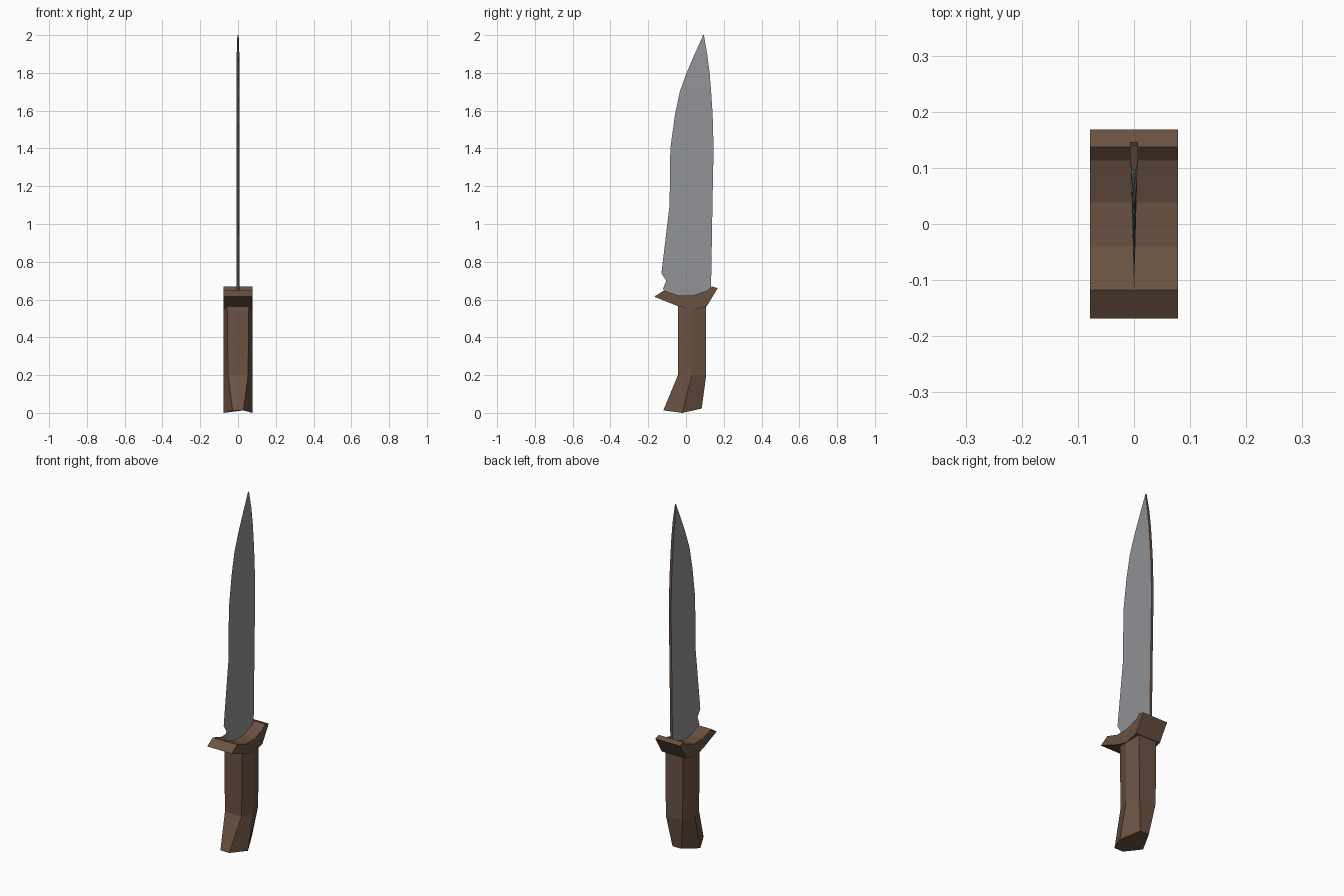
import bpy, bmesh

if "Cube" in bpy.data.objects:
    bpy.data.objects.remove(bpy.data.objects["Cube"])


def material(name, color):
    m = bpy.data.materials.new(name)
    m.diffuse_color = (*color, 1.0)
    m.use_nodes = True
    m.node_tree.nodes["Principled BSDF"].inputs["Base Color"].default_value = m.diffuse_color
    return m


brown = material("brown_grip", (0.145, 0.084, 0.054))
steel = material("grey_steel", (0.285, 0.292, 0.31))


def loft(name, sections, mats):
    """Skin a stack of equal-length closed rings, with both ends capped."""
    bm = bmesh.new()
    rings = [[bm.verts.new(p) for p in s] for s in sections]
    n = len(rings[0])
    for a, b in zip(rings, rings[1:]):
        for i in range(n):
            j = (i + 1) % n
            bm.faces.new((a[i], a[j], b[j], b[i]))
    bm.faces.new(rings[0])
    bm.faces.new(rings[-1])
    bmesh.ops.remove_doubles(bm, verts=bm.verts, dist=0.0005)
    bmesh.ops.recalc_face_normals(bm, faces=bm.faces)
    me = bpy.data.meshes.new(name)
    bm.to_mesh(me)
    bm.free()
    for m in mats:
        me.materials.append(m)
    ob = bpy.data.objects.new(name, me)
    bpy.context.collection.objects.link(ob)
    return ob


# Handle: six-sided grip, ridge half width 0.078, flat front and back
def grip_ring(front, mid, back, half):
    (yf, zf), (ym, zm), (yb, zb) = front, mid, back
    return [(-half, yf, zf), (half, yf, zf), (0.077, ym, zm),
            (half, yb, zb), (-half, yb, zb), (-0.077, ym, zm)]


loft("handle", [
    grip_ring((-0.12, 0.013), (-0.02, 0.0), (0.083, 0.023), 0.028),
    grip_ring((-0.043, 0.20), (0.03, 0.20), (0.107, 0.20), 0.053),
    grip_ring((-0.043, 0.545), (0.03, 0.545), (0.107, 0.56), 0.057),
    grip_ring((-0.04, 0.58), (0.03, 0.58), (0.105, 0.58), 0.057),
], [brown])

# Guard: curved side profile extruded across the width
guard = [(-0.168, 0.615), (-0.118, 0.648), (-0.04, 0.622), (0.038, 0.622),
         (0.113, 0.648), (0.137, 0.67), (0.168, 0.66), (0.11, 0.565),
         (0.03, 0.545), (-0.043, 0.565)]
loft("guard", [[(x, y, z) for y, z in guard] for x in (-0.078, 0.078)], [brown])

# Blade: wedge with rows of (height, cutting edge y, spine y)
rows = [(0.60, -0.07, 0.10), (0.625, -0.09, 0.128), (0.655, -0.122, 0.132),
        (0.70, -0.105, 0.133), (0.74, -0.13, 0.134), (1.10, -0.087, 0.140),
        (1.40, -0.083, 0.146), (1.58, -0.058, 0.141), (1.70, -0.033, 0.133),
        (1.80, 0.003, 0.125), (1.90, 0.046, 0.112)]
t = 0.007
sections = [[(0, e, z), (t, s, z), (-t, s, z)] for z, e, s in rows]
sections.append([(0, 0.091, 2.0), (t * 0.5, 0.095, 2.0), (-t * 0.5, 0.095, 2.0)])
blade = loft("blade", sections, [steel, brown])

# Brown spine along the back of the blade
for p in blade.data.polygons:
    if p.normal.y > 0.7:
        p.material_index = 1
